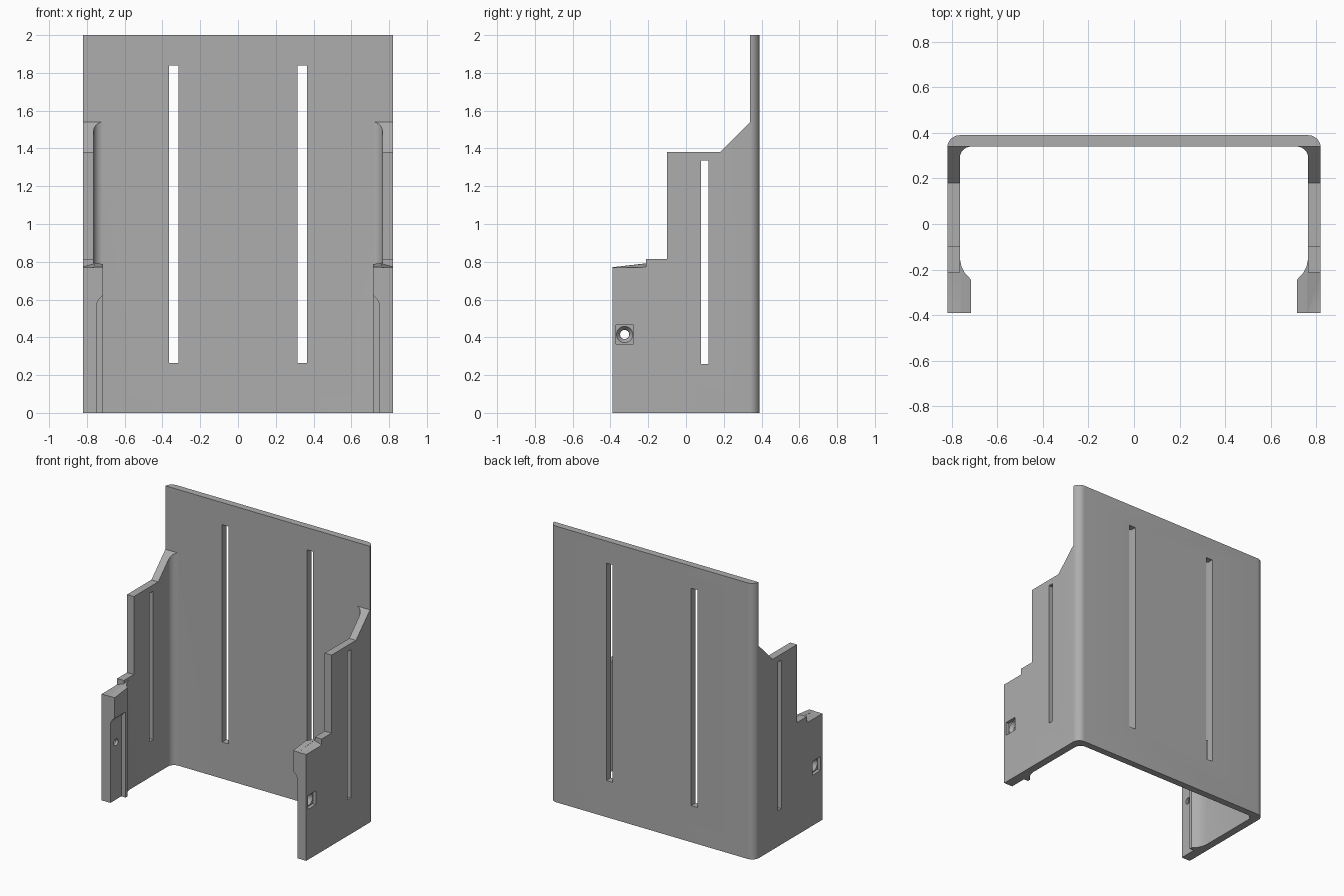
import bpy, bmesh, math
from mathutils import Matrix, Vector

if "Cube" in bpy.data.objects:
    bpy.data.objects.remove(bpy.data.objects["Cube"])

grey = bpy.data.materials.new("plain grey")
grey.use_nodes = True
grey.diffuse_color = (0.42, 0.42, 0.42, 1)
grey.node_tree.nodes["Principled BSDF"].inputs["Base Color"].default_value = grey.diffuse_color


def finish(bm, name):
    bmesh.ops.recalc_face_normals(bm, faces=bm.faces)
    mesh = bpy.data.meshes.new(name)
    bm.to_mesh(mesh)
    bm.free()
    mesh.materials.append(grey)
    obj = bpy.data.objects.new(name, mesh)
    bpy.context.collection.objects.link(obj)
    return obj


def prism(name, points, move):
    bm = bmesh.new()
    face = bm.faces.new([bm.verts.new(p) for p in points])
    ext = bmesh.ops.extrude_face_region(bm, geom=[face])
    verts = [v for v in ext["geom"] if isinstance(v, bmesh.types.BMVert)]
    bmesh.ops.translate(bm, verts=verts, vec=move)
    return finish(bm, name)


def hull(name, points):
    bm = bmesh.new()
    bmesh.ops.convex_hull(bm, input=[bm.verts.new(p) for p in points])
    return finish(bm, name)


def box(name, x, y, z):
    return hull(name, [(a, b, c) for a in x for b in y for c in z])


def cone(name, x0, x1, r0, r1, y, z):
    bm = bmesh.new()
    place = Matrix.Translation(((x0 + x1) / 2, y, z)) @ Matrix.Rotation(math.pi / 2, 4, "Y")
    bmesh.ops.create_cone(bm, cap_ends=True, segments=32, radius1=r0, radius2=r1,
                          depth=x1 - x0, matrix=place)
    return finish(bm, name)


def arc(cx, cy, r, a0, a1, n=10):
    steps = [math.radians(a0 + (a1 - a0) * i / n) for i in range(n + 1)]
    return [(cx + r * math.cos(a), cy + r * math.sin(a)) for a in steps]


def combine(body, tool, operation="DIFFERENCE"):
    mod = body.modifiers.new("cut", "BOOLEAN")
    mod.operation = operation
    mod.solver = "EXACT"
    mod.object = tool
    bpy.context.view_layer.objects.active = body
    bpy.ops.object.modifier_apply(modifier=mod.name)
    bpy.data.objects.remove(tool)


# Bent sheet plan: rounded back corners, inner fillets, thick front flanges
half = [(0.715, -0.39), (0.82, -0.39)]
half += arc(0.765, 0.335, 0.055, 0, 90)
inner = arc(0.715, 0.29, 0.05, 90, 0)
inner += [(0.765, -0.15), (0.758, -0.185), (0.742, -0.217), (0.715, -0.245)]
mirror = lambda pts: [(-x, y) for x, y in reversed(pts)]
plan = half + mirror(half) + mirror(inner) + inner
bracket = prism("bent_bracket", [(x, y, 0) for x, y in plan], (0, 0, 2))

# Stepped side outline
side = [(-0.5, -0.1), (-0.5, 0.815), (-0.1, 0.815), (-0.1, 1.38), (0.18, 1.38),
        (0.34, 1.54), (0.34, 2.1), (0.5, 2.1), (0.5, -0.1)]
outline = prism("side_outline", [(-1, y, z) for y, z in side], (2, 0, 0))
combine(bracket, outline, "INTERSECT")

# Slots through both side walls
combine(bracket, box("side_slots", (-1, 1), (0.08, 0.12), (0.26, 1.335)))

for s in (-1, 1):
    # Back slot
    combine(bracket, box("back_slot", (s * 0.315, s * 0.365), (0.2, 0.5), (0.265, 1.84)))

    # Sloped flange top, in an outer and an inner part
    for name, xa, xb, rear, za, zb in (("outer_ramp", 0.76, 0.83, -0.213, 0.79, 0.77),
                                       ("inner_ramp", 0.6, 0.765, -0.14, 0.8, 0.8)):
        points = [(s * x, y, 1 if name == "outer_ramp" else 0.9)
                  for x in (xa, xb) for y in (-0.39 - 0.01, rear)]
        points += [(s * xa, -0.4, 0.77), (s * xb, -0.4, 0.77),
                   (s * xa, rear, za), (s * xb, rear, zb)]
        combine(bracket, hull(name, points))

    # Inner recess, open at the front and bottom, with a curved top corner
    recess = [(0.6, -0.1), (0.75, -0.1)] + arc(0.68, 0.56, 0.07, 0, 60, 6) + [(0.6, 0.63)]
    recess = [(s * x, -0.5, z) for x, z in recess]
    combine(bracket, prism("flange_recess", recess, (0, 0.235, 0)))

    # Square nut pocket, countersink and screw hole
    y, z = -0.325, 0.415
    combine(bracket, box("nut_pocket", (s * 0.795, s * 0.9),
                         (y - 0.046, y + 0.046), (z - 0.05, z + 0.05)))
    r0, r1 = (0.044, 0.025) if s < 0 else (0.025, 0.044)
    combine(bracket, cone("countersink", *sorted((s * 0.77, s * 0.796)), r0, r1, y, z))
    combine(bracket, cone("screw_hole", *sorted((s * 0.6, s * 0.9)), 0.024, 0.024, y, z))

# Smooth rounded corners, sharp edges elsewhere
bpy.ops.object.select_all(action="DESELECT")
bracket.select_set(True)
bpy.context.view_layer.objects.active = bracket
bpy.ops.object.shade_smooth_by_angle(angle=math.radians(30))
